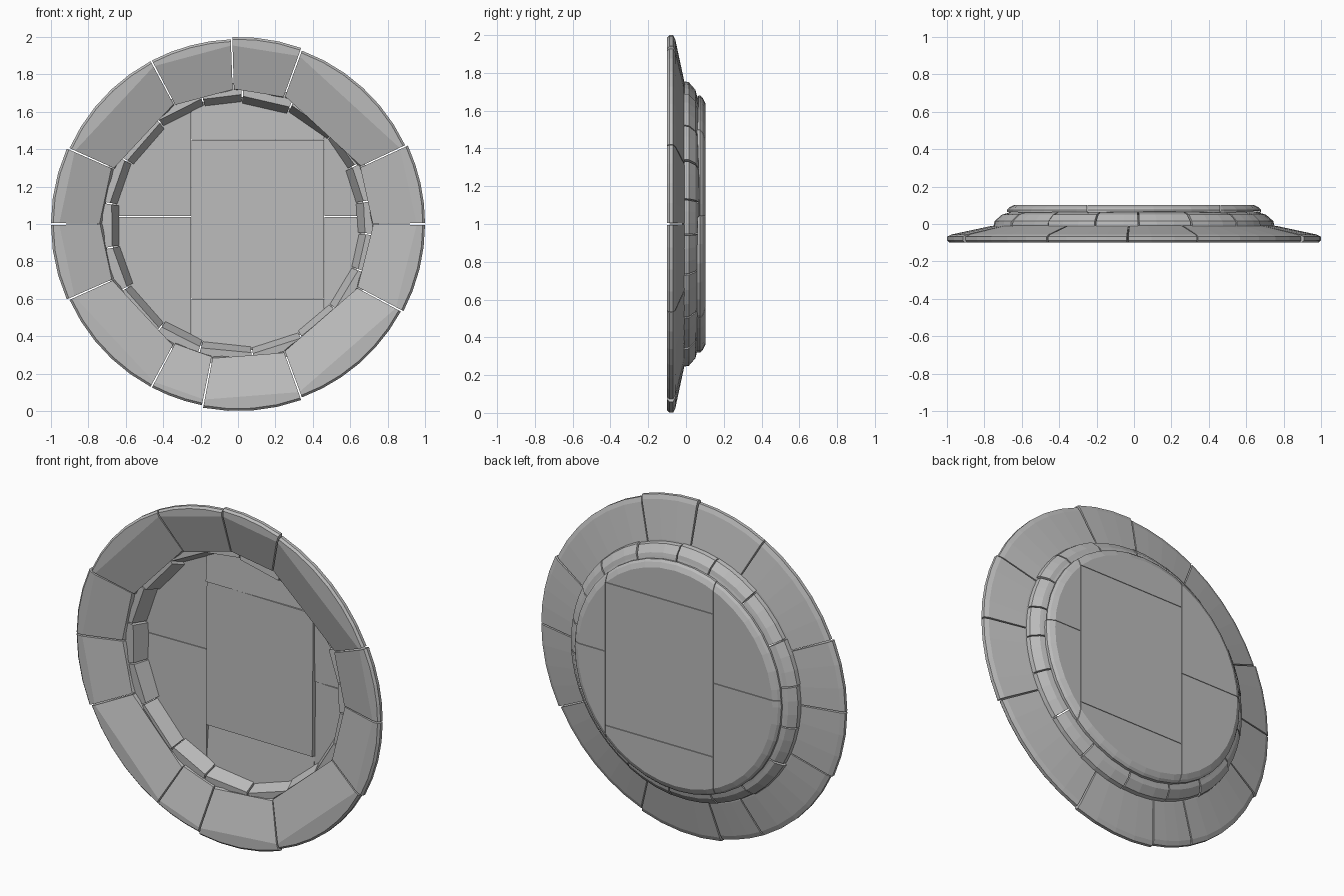
import bpy, bmesh, math, random
from mathutils import Vector

random.seed(4)
cube = bpy.data.objects.get("Cube")
if cube:
    bpy.data.objects.remove(cube)

stone = bpy.data.materials.new("grey stone")
stone.use_nodes = True
GREY = (0.5, 0.5, 0.5, 1)
stone.diffuse_color = GREY
stone.node_tree.nodes["Principled BSDF"].inputs["Base Color"].default_value = GREY


def finish(bm, name):
    bmesh.ops.recalc_face_normals(bm, faces=bm.faces)
    mesh = bpy.data.meshes.new(name)
    bm.to_mesh(mesh)
    bm.free()
    mesh.materials.append(stone)
    obj = bpy.data.objects.new(name, mesh)
    bpy.context.collection.objects.link(obj)
    return obj


def polar(r, y, degrees):
    t = math.radians(degrees)
    return Vector((r * math.cos(t), y, 1 + r * math.sin(t)))


def arc_block(name, start, end, profile, steps, gap=0.25):
    """Sweep (radius, y, straight) points; straight ones follow the chord."""
    bm = bmesh.new()
    start, end = start + gap, end - gap
    rows = []
    for i in range(steps + 1):
        f = i / steps
        row = []
        for r, y, straight in profile:
            if straight:
                p = polar(r, y, start).lerp(polar(r, y, end), f)
            else:
                p = polar(r, y, start + (end - start) * f)
            row.append(bm.verts.new(p))
        rows.append(row)
    n = len(profile)
    for a, b in zip(rows, rows[1:]):
        for k in range(n):
            bm.faces.new((a[k], a[(k + 1) % n], b[(k + 1) % n], b[k]))
    bm.faces.new(rows[0])
    bm.faces.new(rows[-1])
    return finish(bm, name)


# Wide outer rim of wedge stones, dished at the front
joints = [-28, 0, 25, 70, 92, 118, 156, 180, 204, 242, 259, 290, 332]
for i, (a, b) in enumerate(zip(joints, joints[1:])):
    cardinal = any(a <= c <= b for c in (0, 90, 180, 270))
    out = 1.0 if cardinal else 0.988
    inner = 0.73 + random.uniform(-0.012, 0.012)
    profile = [(out - 0.012, -0.1, False), (out, -0.088, False),
               (out, -0.068, False), (out - 0.025, -0.056, False),
               (0.76, -0.01, False), (0.715, -0.005, False),
               (inner, -0.03, True), (0.955, -0.1, True)]
    arc_block(f"rim_stone_{i + 1}", a, b, profile, max(3, round((b - a) / 7)))

# Narrow stepped ring of small stones behind the rim
angle, i = 10, 1
while angle < 370:
    end = angle + random.uniform(15, 24)
    if end > 358:
        end = 370
    w = random.uniform(-0.01, 0.01)
    profile = [(0.69 + w, -0.02, True), (0.755 + w / 2, -0.015, False),
               (0.75 + w / 2, 0.015, False), (0.71 + w / 2, 0.05, False),
               (0.69, 0.055, False), (0.65 + w, 0.068, True)]
    arc_block(f"ring_stone_{i}", angle, end, profile, 3, 0.3)
    angle, i = end, i + 1


# Round floor, cut into slightly tilted slabs
def floor_slab(name, x0, x1, z0, z1, tilt_x, tilt_z, lift):
    bm = bmesh.new()
    sides = 40
    levels = [(0.68, 0.06), (0.68, 0.075), (0.668, 0.088), (0.64, 0.102)]
    rows = [[bm.verts.new(polar(r, y, 360 * k / sides)) for k in range(sides)]
            for r, y in levels]
    for a, b in zip(rows, rows[1:]):
        for k in range(sides):
            j = (k + 1) % sides
            bm.faces.new((a[k], a[j], b[j], b[k]))
    bm.faces.new(rows[0])
    bm.faces.new(rows[-1])
    g = 0.0015
    for co, no in (((x0 + g, 0, 0), (-1, 0, 0)), ((x1 - g, 0, 0), (1, 0, 0)),
                   ((0, 0, z0 + g), (0, 0, -1)), ((0, 0, z1 - g), (0, 0, 1))):
        geom = bm.verts[:] + bm.edges[:] + bm.faces[:]
        cut = bmesh.ops.bisect_plane(bm, geom=geom, plane_co=co, plane_no=no,
                                     clear_outer=True)
        edges = [e for e in cut["geom_cut"] if isinstance(e, bmesh.types.BMEdge)]
        if edges:
            bmesh.ops.contextual_create(bm, geom=edges)
    cx, cz = (max(x0, -0.66) + min(x1, 0.66)) / 2, (max(z0, 0.34) + min(z1, 1.66)) / 2
    for v in bm.verts:
        if v.co.y < 0.061:
            v.co.y += lift + tilt_x * (v.co.x - cx) + tilt_z * (v.co.z - cz)
    finish(bm, name)


L, R = -0.25, 0.46
floor_slab("floor_left_upper", -1, L, 1.04, 2, 0.02, -0.015, 0.005)
floor_slab("floor_left_lower", -1, L, 0, 1.04, 0.02, 0.02, 0.003)
floor_slab("floor_top", L, R, 1.45, 2, 0.01, 0.05, 0.0)
floor_slab("floor_middle", L, R, 0.6, 1.45, -0.015, 0.01, -0.008)
floor_slab("floor_bottom", L, R, 0, 0.6, -0.02, 0.09, 0.0)
floor_slab("floor_right_upper", R, 1, 1.04, 2, 0.04, -0.01, 0.004)
floor_slab("floor_right_lower", R, 1, 0, 1.04, -0.04, 0.02, 0.0)
